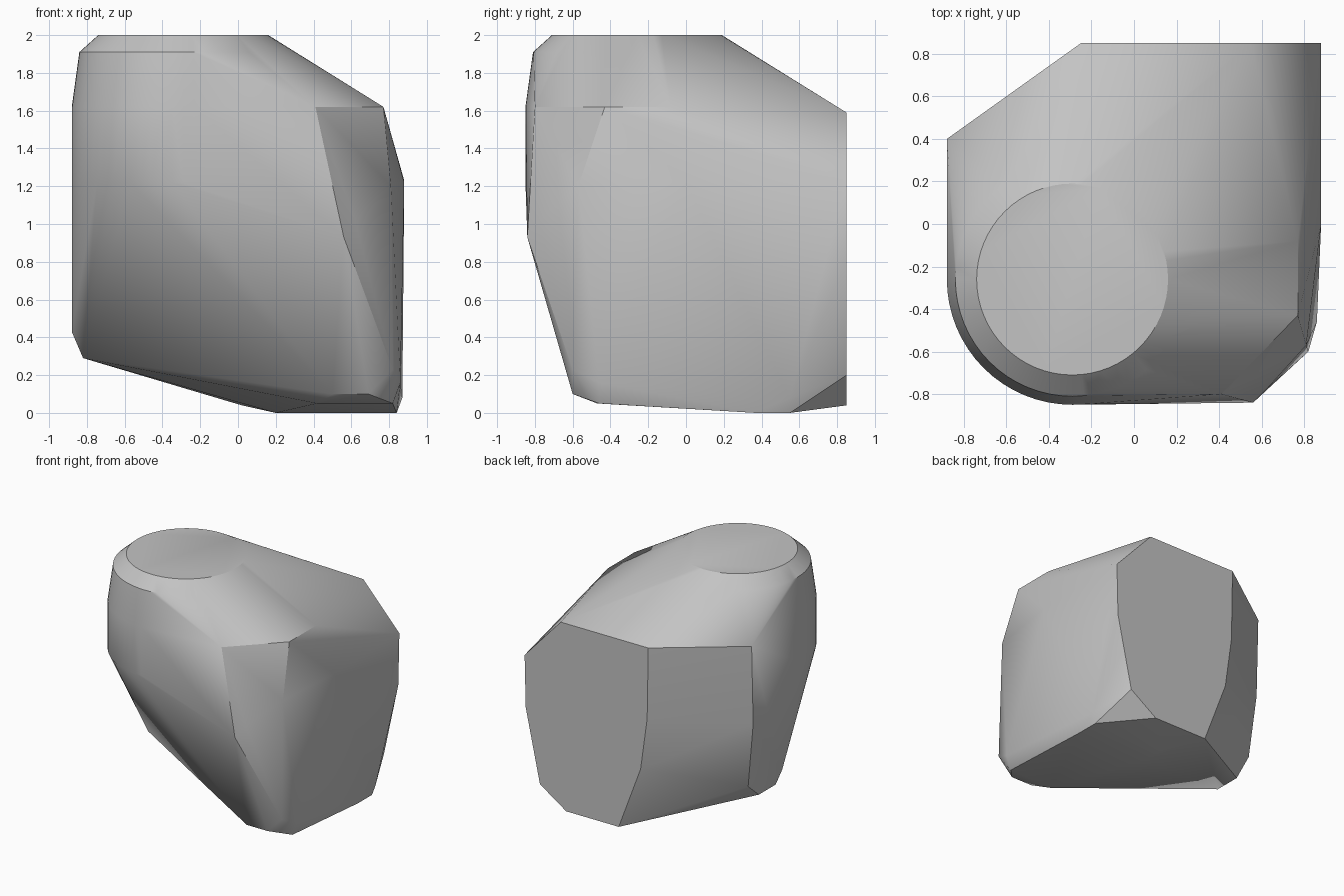
import bpy, bmesh, math

if "Cube" in bpy.data.objects:
    bpy.data.objects.remove(bpy.data.objects["Cube"], do_unlink=True)

stone = bpy.data.materials.new("plain_grey")
stone.use_nodes = True
grey = (0.55, 0.55, 0.55, 1)
stone.diffuse_color = grey
stone.node_tree.nodes["Principled BSDF"].inputs["Base Color"].default_value = grey

# Rounded corner: stacked rings of a chamfered upright cylinder (radius, height)
RINGS = [(.45, 2), (.55, 1.91), (.59, 1.62), (.59, 1.22)]
SIDES = 64
points = []
for radius, height in RINGS:
    for i in range(SIDES):
        a = math.tau * i / SIDES
        points.append((-.29 + radius * math.cos(a), -.26 + radius * math.sin(a), height))

# Flat back face outline (x, z)
back = [(.88, 1.23), (.87, .8), (.74, .2), (.5, .04), (.02, .04),
        (-.18, .57), (-.24, 1), (-.25, 1.59), (.55, 1.59)]
points += [(x, .85, z) for x, z in back]

# Right side corners
points += [(.77, -.43, 1.62), (.77, -.08, 1.62), (.88, 0, 1.22), (.81, -.57, 1.2),
           (.86, -.46, .16), (.87, .55, .08), (.82, -.6, .23)]
# Front corners
points += [(.41, -.8, 1.62), (.56, -.84, .93), (.62, -.78, 1.02)]
# Left side corners
points += [(-.88, .4, 1.6), (-.88, .38, .95), (-.82, .36, .41), (-.88, 0, .43)]
# Underside corners
points += [(-.82, .22, .29), (-.82, 0, .29), (-.72, -.05, .29), (.5, -.6, .1),
           (.69, -.6, .1), (.42, -.47, .05), (.82, -.46, .05),
           (.84, .37, 0), (.84, .55, 0), (.2, .4, 0), (.2, .55, 0)]

# Wrap all corners in one faceted boulder
bm = bmesh.new()
for p in points:
    bm.verts.new(p)
hull = bmesh.ops.convex_hull(bm, input=bm.verts[:])
spare = {v for v in hull["geom_interior"] + hull["geom_unused"]
         if isinstance(v, bmesh.types.BMVert)}
bmesh.ops.delete(bm, geom=list(spare), context='VERTS')
bmesh.ops.dissolve_limit(bm, angle_limit=math.radians(.5), verts=bm.verts[:], edges=bm.edges[:])
bmesh.ops.recalc_face_normals(bm, faces=bm.faces[:])

mesh = bpy.data.meshes.new("boulder")
bm.to_mesh(mesh)
bm.free()
mesh.materials.append(stone)
boulder = bpy.data.objects.new("boulder", mesh)
bpy.context.collection.objects.link(boulder)
bpy.context.view_layer.objects.active = boulder
boulder.select_set(True)
bpy.ops.object.shade_smooth_by_angle(angle=math.radians(30))
